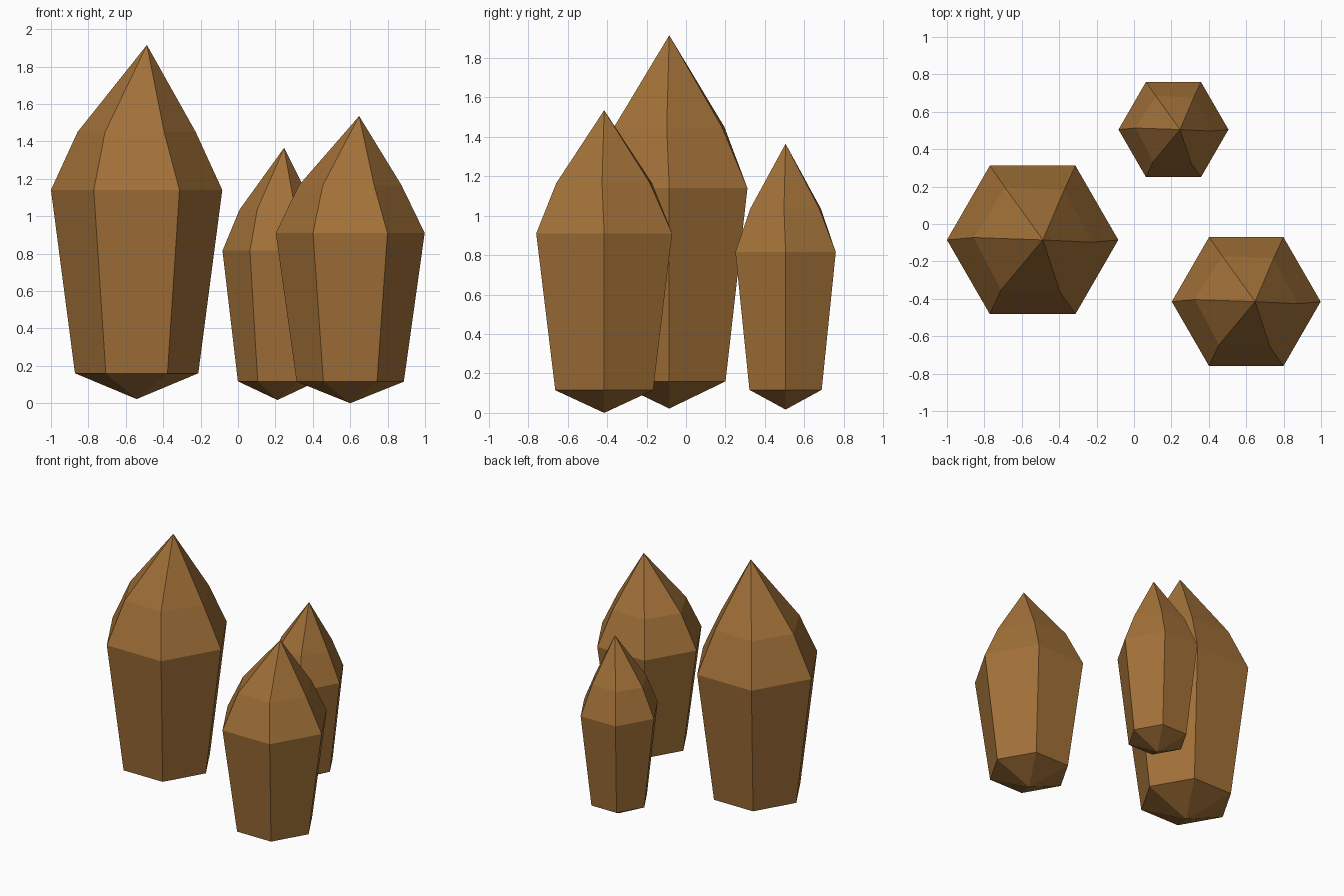
import bpy, bmesh, math

if "Cube" in bpy.data.objects:
    bpy.data.objects.remove(bpy.data.objects["Cube"])

amber = bpy.data.materials.new("amber_brown")
amber.diffuse_color = (0.36, 0.165, 0.04, 1)
amber.use_nodes = True
amber.node_tree.nodes["Principled BSDF"].inputs["Base Color"].default_value = amber.diffuse_color

SIDES = 6
TWIST = -0.04  # slight turn of the shoulder ring


def crystal(name, x, y, r, z_bottom, z_base, z_wide, z_shoulder, z_tip):
    """Six-sided crystal: blunt foot, flaring body, shoulder and off-centre tip."""
    bm = bmesh.new()
    foot = bm.verts.new((x, y, z_bottom))
    tip = bm.verts.new((x + 0.12 * r, y, z_tip))
    rings = []
    for radius, z, turn in ((0.72 * r, z_base, 0), (r, z_wide, 0),
                            (0.69 * r, z_shoulder, TWIST)):
        rings.append([bm.verts.new((x + radius * math.cos(a), y + radius * math.sin(a), z))
                      for a in (math.tau * i / SIDES + turn for i in range(SIDES))])
    for i in range(SIDES):
        j = (i + 1) % SIDES
        bm.faces.new((foot, rings[0][j], rings[0][i]))
        for low, high in zip(rings, rings[1:]):
            bm.faces.new((low[i], low[j], high[j], high[i]))
        bm.faces.new((rings[2][i], rings[2][j], tip))
    bmesh.ops.recalc_face_normals(bm, faces=bm.faces)
    mesh = bpy.data.meshes.new(name)
    bm.to_mesh(mesh)
    bm.free()
    mesh.materials.append(amber)
    bpy.context.collection.objects.link(bpy.data.objects.new(name, mesh))


# Three separate crystals of different sizes
crystal("large_crystal", -0.542, -0.085, 0.458, 0.022, 0.16, 1.14, 1.45, 1.915)
crystal("medium_crystal", 0.60, -0.415, 0.398, 0.0, 0.115, 0.91, 1.165, 1.535)
crystal("small_crystal", 0.211, 0.505, 0.294, 0.017, 0.117, 0.815, 1.035, 1.365)
